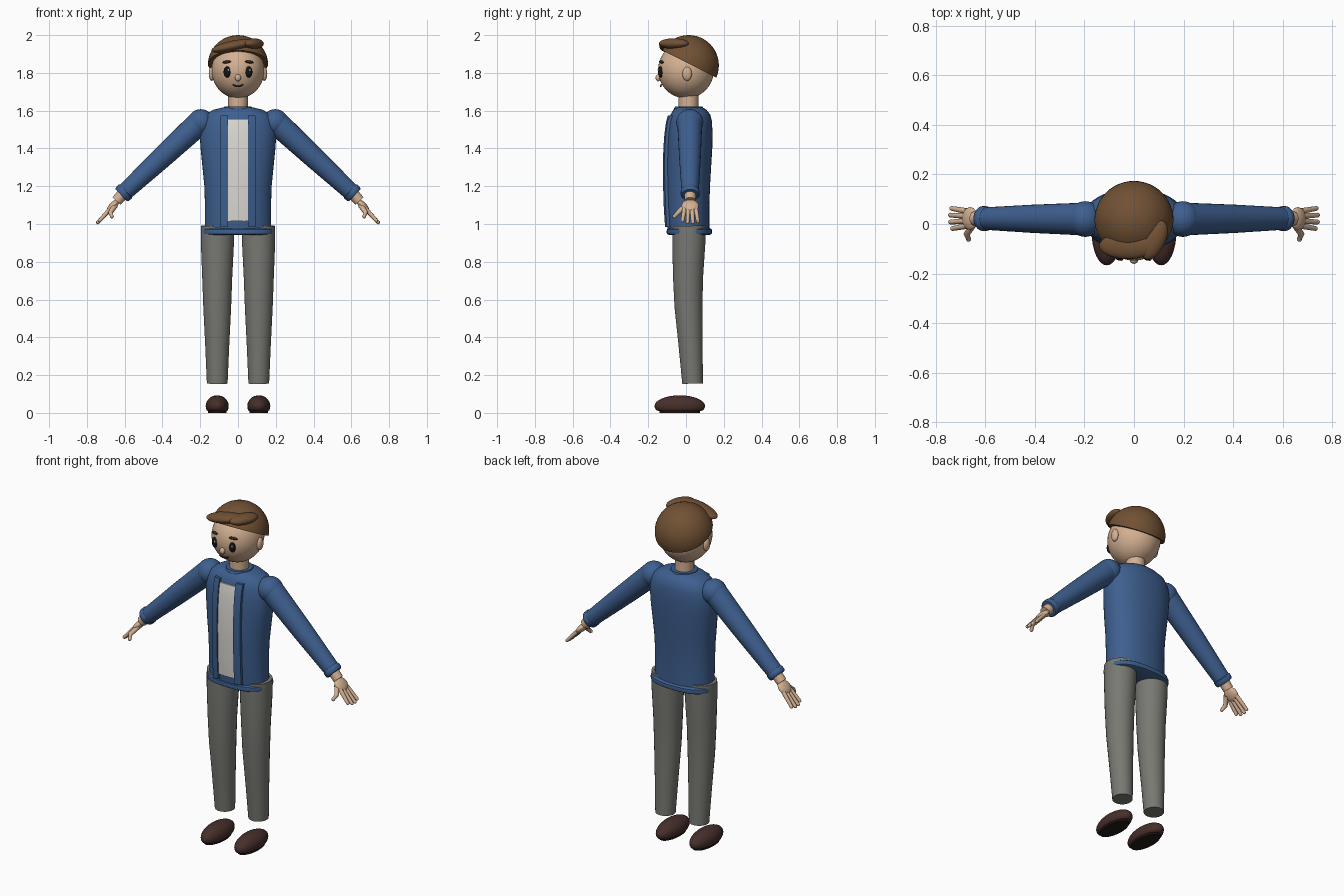
import bpy, bmesh, math
from mathutils import Vector, Matrix

if "Cube" in bpy.data.objects:
    bpy.data.objects.remove(bpy.data.objects["Cube"])


def material(name, rgb):
    m = bpy.data.materials.new(name)
    m.diffuse_color = (*rgb, 1)
    m.use_nodes = True
    m.node_tree.nodes["Principled BSDF"].inputs["Base Color"].default_value = m.diffuse_color
    return m


SKIN = material("skin", (0.66, 0.44, 0.29))
HAIR = material("brown hair", (0.165, 0.082, 0.034))
BLUE = material("blue jacket", (0.048, 0.115, 0.275))
GREY = material("grey trousers", (0.19, 0.19, 0.172))
WHITE = material("white shirt", (0.72, 0.70, 0.65))
SHOE = material("brown shoe", (0.062, 0.028, 0.024))
SOLE = material("dark sole", (0.016, 0.010, 0.010))
BLACK = material("black eye", (0.008, 0.007, 0.007))
BROW = material("dark brow", (0.045, 0.020, 0.010))


def finish(name, bm, mat, angle=40):
    bmesh.ops.recalc_face_normals(bm, faces=bm.faces)
    mesh = bpy.data.meshes.new(name)
    bm.to_mesh(mesh)
    bm.free()
    mesh.materials.append(mat)
    mesh.shade_smooth()
    mesh.set_sharp_from_angle(angle=math.radians(angle))
    ob = bpy.data.objects.new(name, mesh)
    bpy.context.collection.objects.link(ob)
    return ob


def ball(name, mat, loc, radii, rot=None, cut=None, floor=None, seg=32):
    """Ellipsoid, optionally sliced by a plane or flattened underneath."""
    bm = bmesh.new()
    bmesh.ops.create_uvsphere(bm, u_segments=seg, v_segments=seg // 2, radius=1)
    m = Matrix.Translation(loc) @ (rot or Matrix()) @ Matrix.Diagonal((*radii, 1))
    bm.transform(m)
    if cut:
        geom = bm.verts[:] + bm.edges[:] + bm.faces[:]
        r = bmesh.ops.bisect_plane(bm, geom=geom, plane_co=cut[0], plane_no=cut[1], clear_inner=True)
        edges = [e for e in r["geom_cut"] if isinstance(e, bmesh.types.BMEdge)]
        bmesh.ops.contextual_create(bm, geom=edges)
    if floor is not None:
        for v in bm.verts:
            v.co.z = max(v.co.z, floor)
    return finish(name, bm, mat)


def loft(name, mat, rings):
    """Skin closed point rings and cap both ends."""
    bm = bmesh.new()
    loops = [[bm.verts.new(p) for p in ring] for ring in rings]
    n = len(loops[0])
    for a, b in zip(loops, loops[1:]):
        for i in range(n):
            j = (i + 1) % n
            bm.faces.new((a[i], a[j], b[j], b[i]))
    bm.faces.new(loops[0])
    bm.faces.new(loops[-1])
    return finish(name, bm, mat)


def limb(name, mat, stations, seg=28):
    """Round tapered tube through (point, radius) stations."""
    pts = [Vector(p) for p, _ in stations]
    q = (pts[-1] - pts[0]).to_track_quat('Z', 'Y')
    rings = []
    for p, (_, r) in zip(pts, stations):
        rings.append([p + q @ Vector((r * math.cos(t), r * math.sin(t), 0))
                      for t in (2 * math.pi * i / seg for i in range(seg))])
    return loft(name, mat, rings)


# torso outline: height, half width, front y, back y
BODY = [(0.945, 0.176, -0.095, 0.125), (1.0, 0.176, -0.100, 0.124), (1.1, 0.175, -0.106, 0.124),
        (1.2, 0.178, -0.109, 0.127), (1.3, 0.188, -0.110, 0.133), (1.4, 0.198, -0.107, 0.139),
        (1.48, 0.203, -0.101, 0.140), (1.54, 0.194, -0.093, 0.138), (1.58, 0.172, -0.082, 0.128),
        (1.605, 0.130, -0.066, 0.108), (1.618, 0.078, -0.050, 0.086)]
POWER = 2.2


def oval(z, hw, yf, yb, power=POWER, seg=48):
    cy, ry = (yf + yb) / 2, (yb - yf) / 2
    pts = []
    for i in range(seg):
        c, s = math.cos(2 * math.pi * i / seg), math.sin(2 * math.pi * i / seg)
        pts.append((math.copysign(abs(c) ** (2 / power), c) * hw,
                    cy + math.copysign(abs(s) ** (2 / power), s) * ry, z))
    return pts


def chest_y(x, z):
    for a, b in zip(BODY, BODY[1:]):
        if z <= b[0]:
            t = (z - a[0]) / (b[0] - a[0])
            hw, yf, yb = (a[k] + t * (b[k] - a[k]) for k in (1, 2, 3))
            break
    return (yf + yb) / 2 - (yb - yf) / 2 * (1 - abs(x / hw) ** POWER) ** (1 / POWER)


def chest_strip(name, mat, x0, x1, z0, z1, lift):
    """Bent slab that follows the chest, sunk slightly into it."""
    rings = []
    for i in range(17):
        z = z0 + (z1 - z0) * i / 16
        xs = [x0 + (x1 - x0) * k / 4 for k in range(5)]
        rings.append([(x, chest_y(x, z) - lift, z) for x in xs] +
                     [(x, chest_y(x, z) + 0.01, z) for x in reversed(xs)])
    return loft(name, mat, rings)


# jacket body, hem, collar and open front
loft("jacket_body", BLUE, [oval(*r) for r in BODY])
loft("jacket_hem", BLUE, [oval(z, 0.192 - d, -0.103 + d, 0.138 - d, 2.5)
                          for z, d in ((0.943, 0.010), (0.948, 0.002), (0.96, 0), (0.972, 0.002), (0.979, 0.012))])
loft("collar", BLUE, [oval(z, r, 0.015 - r, 0.015 + r, 2)
                      for z, r in ((1.595, 0.078), (1.612, 0.078), (1.622, 0.072), (1.622, 0.055))])
chest_strip("shirt_panel", WHITE, -0.054, 0.052, 1.015, 1.555, 0.008)
for s in (-1, 1):
    chest_strip("jacket_edge", BLUE, s * 0.053, s * 0.092, 0.985, 1.575, 0.016)

# neck and head
limb("neck", SKIN, [((0, 0.013, 1.59), 0.052), ((0, 0.013, 1.70), 0.052)])
ball("head", SKIN, (0, 0, 1.815), (0.140, 0.148, 0.150), seg=40)
ball("nose", SKIN, (0, -0.147, 1.774), (0.016, 0.014, 0.019), seg=16)

# hair cap cut along a slope, with a swept fringe
ball("hair_cap", HAIR, (0, 0.014, 1.84), (0.160, 0.160, 0.160),
     cut=((0, 0.014, 1.849), Vector((0, 0.45, 0.89))), seg=48)
ball("fringe_sweep", HAIR, (-0.025, -0.088, 1.943), (0.118, 0.054, 0.028),
     Matrix.Rotation(math.radians(-12), 4, 'Y'))
ball("fringe_end", HAIR, (0.083, -0.065, 1.955), (0.044, 0.085, 0.028),
     Matrix.Rotation(math.radians(-25), 4, 'Z'))

# smile
smile = [Vector((x, -0.1335 + 2.6 * x * x, 1.729 + 11 * x * x)) for x in (i * 0.0047 for i in range(-6, 7))]
for a, b in zip(smile, smile[1:]):
    limb("mouth", BROW, [(a, 0.004), (b, 0.004)], seg=8)

for s in (-1, 1):
    # face details
    ball("eye", BLACK, (s * 0.057, -0.134, 1.805), (0.019, 0.014, 0.030), seg=20)
    ball("eye_glint", WHITE, (s * 0.057 + 0.006, -0.146, 1.815), (0.005, 0.004, 0.007), seg=12)
    ball("eyebrow", BROW, (s * 0.060, -0.130, 1.858), (0.025, 0.009, 0.0075),
         Matrix.Rotation(math.radians(s * 22), 4, 'Z') @ Matrix.Rotation(math.radians(s * 6), 4, 'Y'), seg=16)
    ball("ear", SKIN, (s * 0.139, 0.006, 1.795), (0.016, 0.025, 0.037), seg=20)

    # sleeve
    ball("shoulder", BLUE, (s * 0.197, 0.02, 1.538), (0.070, 0.072, 0.070))
    limb("sleeve", BLUE, [((s * 0.205, 0.02, 1.535), 0.066), ((s * 0.41, 0.021, 1.345), 0.057),
                          ((s * 0.607, 0.022, 1.162), 0.045)])
    limb("cuff", BLUE, [((s * 0.592, 0.022, 1.177), 0.044), ((s * 0.597, 0.022, 1.172), 0.050),
                        ((s * 0.612, 0.022, 1.158), 0.050), ((s * 0.618, 0.022, 1.152), 0.044)])

    # hand
    limb("wrist", SKIN, [((s * 0.60, 0.022, 1.17), 0.031), ((s * 0.643, 0.022, 1.122), 0.029)])
    slope = Matrix.Rotation(math.radians(s * 47), 4, 'Y')
    ball("palm", SKIN, (s * 0.662, 0.022, 1.096), (0.043, 0.046, 0.019), slope, seg=24)
    for k, reach in enumerate((0.92, 1.0, 0.99, 0.86)):
        spread = k - 1.5
        base = Vector((s * 0.676, 0.022 - spread * 0.020, 1.080))
        tip = base + Vector((s * 0.066, -spread * 0.008, -0.072)) * reach
        limb("finger", SKIN, [(base, 0.012), (tip, 0.0095)], seg=12)
        ball("fingertip", SKIN, tip, (0.0095,) * 3, seg=12)
    thumb = [Vector((s * 0.652, -0.005, 1.095)), Vector((s * 0.676, -0.042, 1.060)), Vector((s * 0.668, -0.061, 1.040))]
    limb("thumb", SKIN, [(thumb[0], 0.015), (thumb[1], 0.0125), (thumb[2], 0.010)], seg=12)
    ball("thumb_tip", SKIN, thumb[2], (0.0105,) * 3, seg=12)

    # trouser leg
    limb("trouser_leg", GREY, [((s * 0.108, 0.015, 0.99), 0.088), ((s * 0.109, 0.015, 0.90), 0.088),
                               ((s * 0.110, 0.011, 0.72), 0.080), ((s * 0.110, 0.013, 0.56), 0.074),
                               ((s * 0.110, 0.024, 0.36), 0.064), ((s * 0.110, 0.035, 0.155), 0.055)])

    # shoe with flat sole
    ball("shoe", SHOE, (s * 0.110, -0.033, 0.036), (0.061, 0.134, 0.057), floor=0.010)
    limb("sole", SOLE, [((s * 0.110, 0, 0), 0.05), ((s * 0.110, 0, 0.016), 0.05)])
    sole = bpy.context.collection.objects[-1]
    for v in sole.data.vertices:
        v.co.y = v.co.y * 2.15 - 0.033
